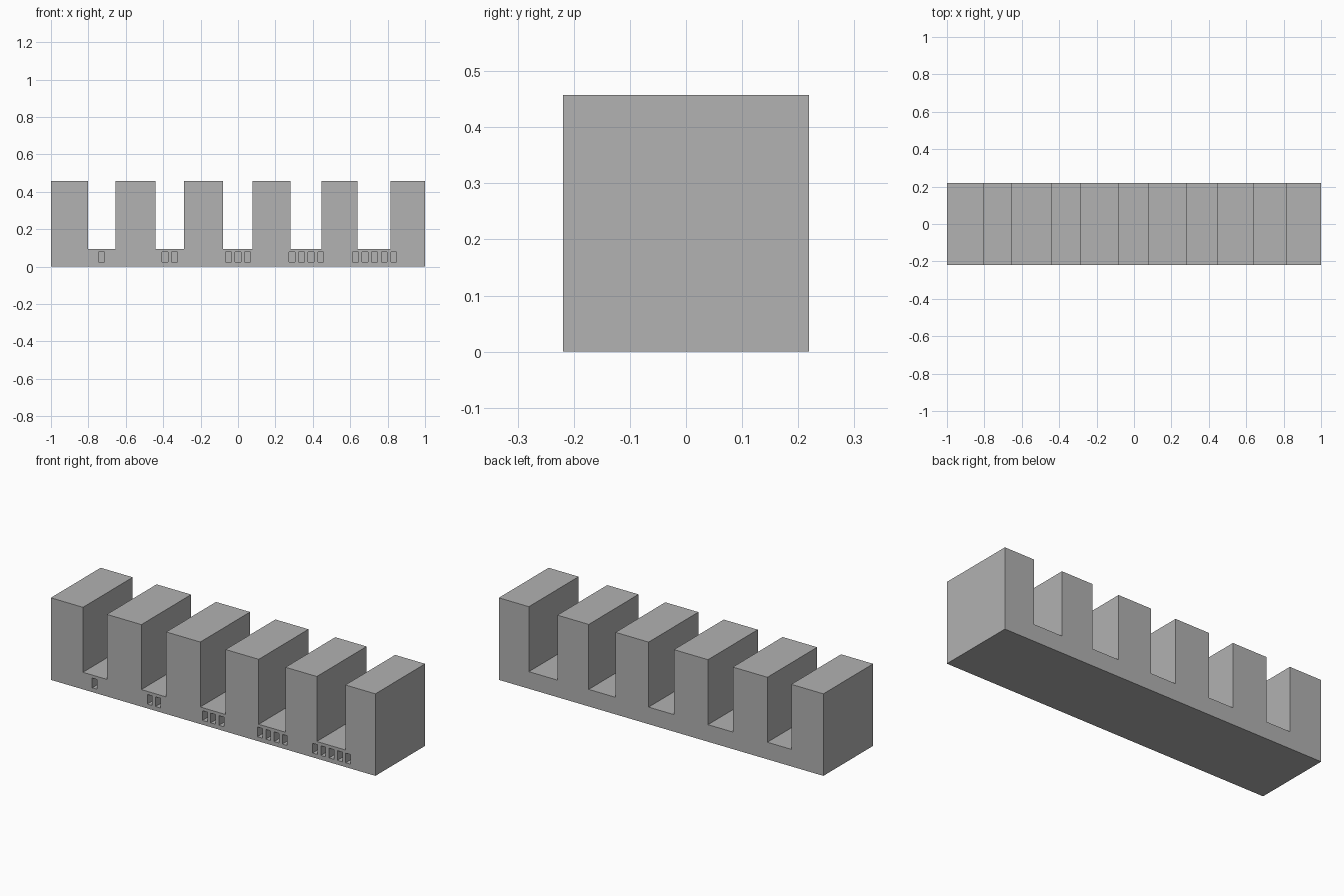
import bpy
import bmesh
from mathutils import Matrix, Vector

default_cube = bpy.data.objects.get("Cube")
if default_cube:
    bpy.data.objects.remove(default_cube, do_unlink=True)

HALF_DEPTH, HEIGHT, FLOOR = 0.219, 0.457, 0.095
SLOTS = [(-0.802, -0.655), (-0.442, -0.289), (-0.079, 0.077),
         (0.281, 0.446), (0.639, 0.815)]
MARK_WIDTH, MARK_PITCH, MARK_BOTTOM, MARK_TOP, MARK_DEPTH = 0.03, 0.051, 0.024, 0.078, 0.05
GROUP_PITCH = 0.365

grey = bpy.data.materials.new("plain grey")
grey.use_nodes = True
colour = (0.445, 0.445, 0.445, 1)
grey.diffuse_color = colour
grey.node_tree.nodes["Principled BSDF"].inputs["Base Color"].default_value = colour


def add_object(name, bm):
    bmesh.ops.recalc_face_normals(bm, faces=bm.faces)
    mesh = bpy.data.meshes.new(name)
    bm.to_mesh(mesh)
    bm.free()
    mesh.materials.append(grey)
    obj = bpy.data.objects.new(name, mesh)
    bpy.context.collection.objects.link(obj)
    return obj


# Rack body: comb-shaped profile with open slots, extruded front to back
profile = [(1, HEIGHT), (1, 0), (-1, 0), (-1, HEIGHT)]
for left, right in SLOTS:
    profile += [(left, HEIGHT), (left, FLOOR), (right, FLOOR), (right, HEIGHT)]
bm = bmesh.new()
face = bm.faces.new([bm.verts.new((x, -HALF_DEPTH, z)) for x, z in profile])
extruded = bmesh.ops.extrude_face_region(bm, geom=[face], use_keep_orig=True)
moved = [v for v in extruded["geom"] if isinstance(v, bmesh.types.BMVert)]
bmesh.ops.translate(bm, verts=moved, vec=(0, 2 * HALF_DEPTH, 0))
body = add_object("slotted_rack", bm)

# Counting marks: one to five small pockets below the slots
bm = bmesh.new()
size = Vector((MARK_WIDTH, 2 * MARK_DEPTH, MARK_TOP - MARK_BOTTOM))
for group in range(len(SLOTS)):
    for i in range(group + 1):
        x = (group - 2) * GROUP_PITCH + (i - group / 2) * MARK_PITCH
        place = Matrix.Translation((x, -HALF_DEPTH, (MARK_TOP + MARK_BOTTOM) / 2))
        bmesh.ops.create_cube(bm, size=1, matrix=place @ Matrix.Diagonal(size).to_4x4())
cutter = add_object("mark_cutter", bm)
cutter.hide_render = True

# Cut the pockets into the front face, then drop the cutter
cut = body.modifiers.new("count_marks", "BOOLEAN")
cut.operation = "DIFFERENCE"
cut.solver = "EXACT"
cut.object = cutter
bpy.context.view_layer.objects.active = body
bpy.ops.object.modifier_apply(modifier=cut.name)
bpy.data.objects.remove(cutter, do_unlink=True)
